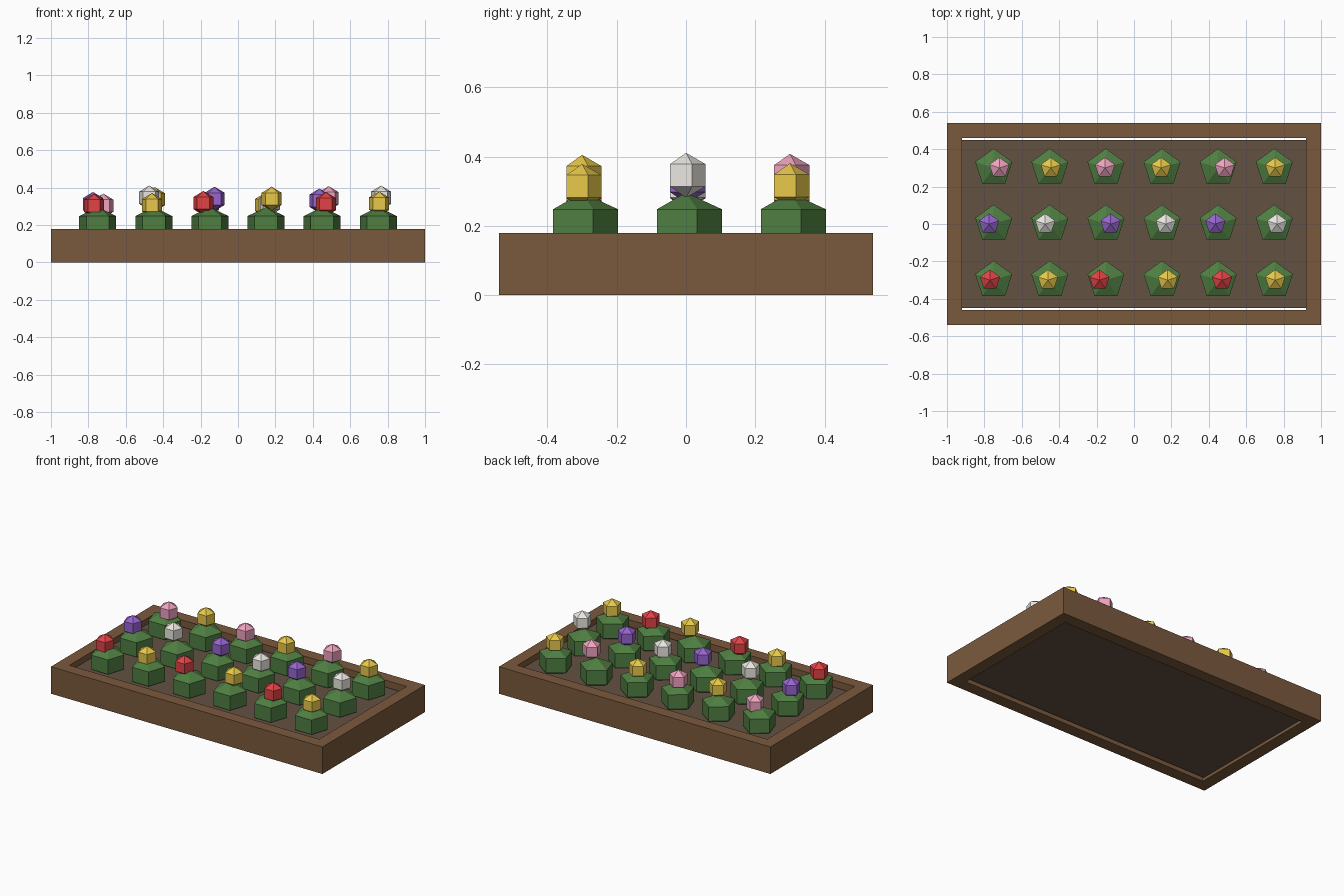
import bpy, bmesh
from math import sin, cos, pi

if "Cube" in bpy.data.objects:
    bpy.data.objects.remove(bpy.data.objects["Cube"])


def material(name, rgb):
    m = bpy.data.materials.new(name)
    m.diffuse_color = (*rgb, 1)
    m.use_nodes = True
    m.node_tree.nodes["Principled BSDF"].inputs["Base Color"].default_value = m.diffuse_color
    return m


def add_object(name, bm, mat):
    bmesh.ops.recalc_face_normals(bm, faces=bm.faces)
    mesh = bpy.data.meshes.new(name)
    bm.to_mesh(mesh)
    bm.free()
    mesh.materials.append(mat)
    obj = bpy.data.objects.new(name, mesh)
    bpy.context.collection.objects.link(obj)
    return obj


def rect(bm, hx, hy, z):
    return [bm.verts.new((sx * hx, sy * hy, z))
            for sx, sy in ((-1, -1), (1, -1), (1, 1), (-1, 1))]


def skin(bm, rings, closed=False):
    """Join consecutive vertex rings with quads."""
    pairs = list(zip(rings, rings[1:]))
    if closed:
        pairs.append((rings[-1], rings[0]))
    for a, b in pairs:
        n = len(a)
        for i in range(n):
            j = (i + 1) % n
            bm.faces.new((a[i], a[j], b[j], b[i]))


def low_poly_ball(name, x, y, z, r, mat, squash=1.0):
    """Five-sided ball: two rings and two poles, one corner towards +y."""
    bm = bmesh.new()
    rings = []
    for lat in (-pi / 6, pi / 6):
        rings.append([bm.verts.new((r * cos(lat) * cos(pi / 2 + k * 2 * pi / 5),
                                    r * cos(lat) * sin(pi / 2 + k * 2 * pi / 5),
                                    r * squash * sin(lat))) for k in range(5)])
    skin(bm, rings)
    for ring, pole_z in zip(rings, (-r * squash, r * squash)):
        pole = bm.verts.new((0, 0, pole_z))
        for i in range(5):
            bm.faces.new((ring[i], ring[(i + 1) % 5], pole))
    add_object(name, bm, mat).location = (x, y, z)


wood = material("wood", (0.198, 0.102, 0.047))
earth = material("earth", (0.127, 0.083, 0.055))
leaf = material("leaf", (0.078, 0.209, 0.053))
petals = {
    "red": material("red_petal", (0.75, 0.056, 0.061)),
    "yellow": material("yellow_petal", (0.80, 0.578, 0.069)),
    "purple": material("purple_petal", (0.314, 0.13, 0.63)),
    "white": material("white_petal", (0.83, 0.80, 0.75)),
    "pink": material("pink_petal", (0.86, 0.366, 0.52)),
}

# Open wooden frame
bm = bmesh.new()
skin(bm, [rect(bm, 1, 0.54, 0), rect(bm, 1, 0.54, 0.18),
          rect(bm, 0.92, 0.46, 0.18), rect(bm, 0.92, 0.46, 0)], closed=True)
add_object("planter_frame", bm, wood)

# Soil slab, slightly narrower than the frame opening
bm = bmesh.new()
low, high = rect(bm, 0.92, 0.45, 0.02), rect(bm, 0.92, 0.45, 0.14)
skin(bm, [low, high])
bm.faces.new(low)
bm.faces.new(high)
add_object("soil", bm, earth)

# Rows of bushes, each with one blossom: (x, z) of the blossom centres
rows = [
    (-0.3, ("red", "yellow"), [(-0.77, 0.303), (-0.46, 0.306), (-0.185, 0.317),
                               (0.18, 0.34), (0.47, 0.312), (0.755, 0.314)]),
    (0.0, ("purple", "white"), [(-0.775, 0.312), (-0.475, 0.346), (-0.125, 0.34),
                                (0.17, 0.315), (0.435, 0.33), (0.765, 0.346)]),
    (0.3, ("pink", "yellow"), [(-0.72, 0.303), (-0.445, 0.338), (-0.155, 0.313),
                               (0.145, 0.307), (0.485, 0.343), (0.755, 0.316)]),
]
for r, (y, colours, blossoms) in enumerate(rows, 1):
    for c, (x, z) in enumerate(blossoms):
        low_poly_ball(f"bush_{r}_{c + 1}", -0.75 + 0.3 * c, y, 0.2, 0.12, leaf, 0.8)
        low_poly_ball(f"blossom_{r}_{c + 1}", x, y, z, 0.065, petals[colours[c % 2]])
